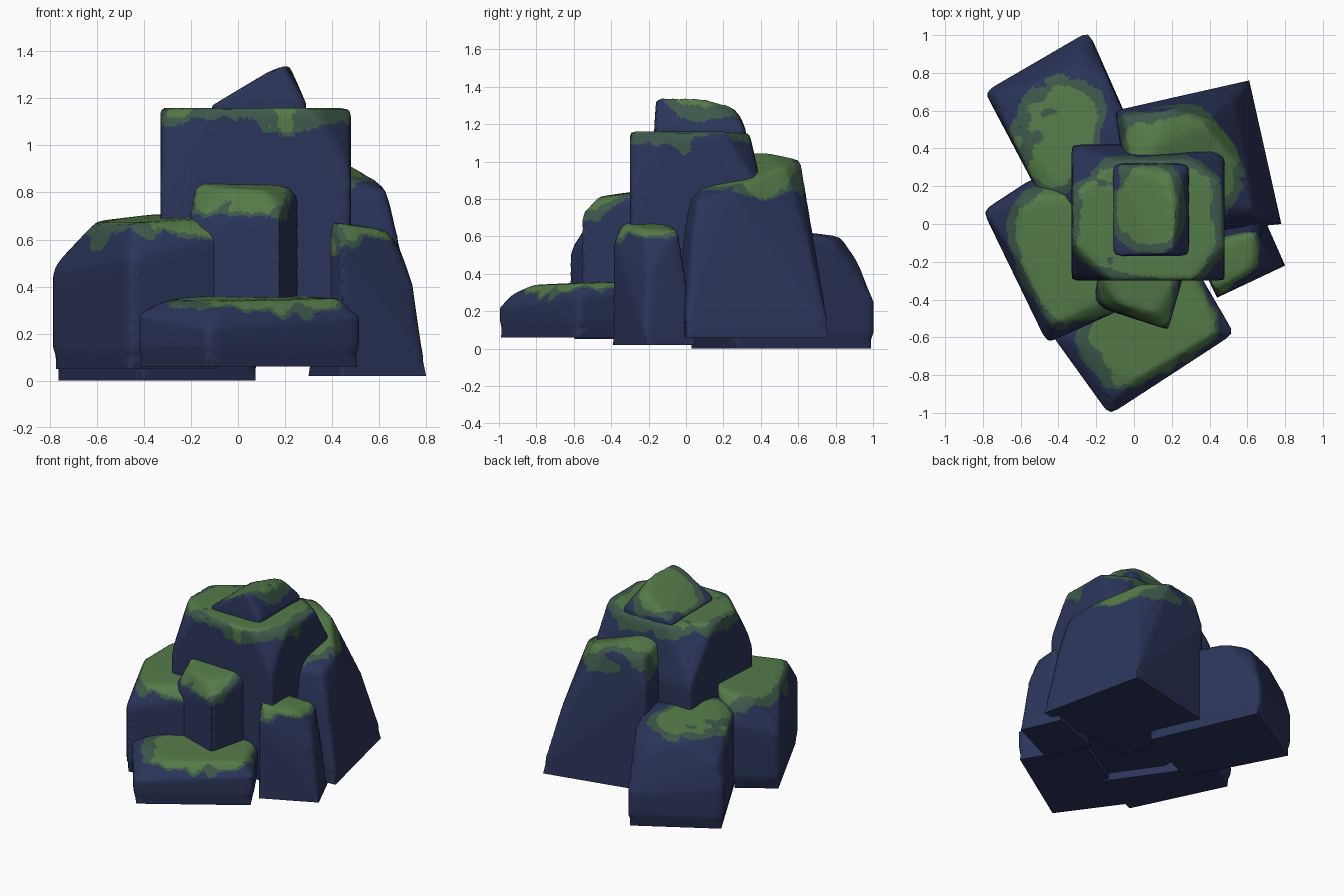
import bpy, bmesh, math
from mathutils import Vector, noise

if "Cube" in bpy.data.objects:
    bpy.data.objects.remove(bpy.data.objects["Cube"])


def material(name, rgb):
    m = bpy.data.materials.new(name)
    m.diffuse_color = (*rgb, 1)
    m.use_nodes = True
    m.node_tree.nodes["Principled BSDF"].inputs["Base Color"].default_value = m.diffuse_color
    return m


MATS = [material("navy_stone", (0.025, 0.036, 0.104)),
        material("thin_moss", (0.048, 0.100, 0.070)),
        material("thick_moss", (0.088, 0.198, 0.066))]


def refine(bm, length, passes):
    """Split every edge longer than length, keeping triangles."""
    for _ in range(passes):
        long_edges = [e for e in bm.edges if e.calc_length() > length]
        if not long_edges:
            break
        bmesh.ops.subdivide_edges(bm, edges=long_edges, cuts=1)
        bmesh.ops.triangulate(bm, faces=[f for f in bm.faces if len(f.verts) > 3])


def rock(name, corners, z0, tops, crown, moss, undercut=0.0):
    """Convex boulder: four corner columns from z0 up to tops, plus crown points.
    moss = (cx, cy, rx, ry, degrees, lowest z): rounded patch of growth on top."""
    mx = sum(c[0] for c in corners) / 4
    my = sum(c[1] for c in corners) / 4
    k = 1 - undercut
    pts = [(mx + (x - mx) * k, my + (y - my) * k, z0) for x, y in corners]
    if undercut:
        pts += [(x, y, z0 + 0.09) for x, y in corners]
    pts += [(x, y, z) for (x, y), z in zip(corners, tops)]
    pts += crown
    bm = bmesh.new()
    for p in pts:
        bm.verts.new(p)
    hull = bmesh.ops.convex_hull(bm, input=bm.verts[:])
    spare = {g for g in hull["geom_interior"] + hull["geom_unused"]
             if isinstance(g, bmesh.types.BMVert)}
    bmesh.ops.delete(bm, geom=list(spare), context='VERTS')

    # soften the worn edges above the flat base
    refine(bm, 0.06, 7)
    for _ in range(2):
        bmesh.ops.smooth_vert(bm, verts=[v for v in bm.verts if v.co.z > z0 + 0.03],
                              factor=0.4, use_axis_x=True, use_axis_y=True, use_axis_z=True)
    refine(bm, 0.026, 5)
    bmesh.ops.recalc_face_normals(bm, faces=bm.faces[:])
    bm.normal_update()

    # moss on upward faces inside a ragged rounded patch, with a few drips
    cx, cy, rx, ry, deg, zmin = moss
    ca, sa = math.cos(math.radians(deg)), math.sin(math.radians(deg))
    for f in bm.faces:
        c = f.calc_center_median()
        dx, dy = c.x - cx, c.y - cy
        u, v = (dx * ca + dy * sa) / rx, (dy * ca - dx * sa) / ry
        n = noise.noise(c * 5) * 0.7 + noise.noise(c * 14) * 0.3
        d = (abs(u) ** 3 + abs(v) ** 3) ** (1 / 3) + 0.2 * n
        low = zmin + 0.13 * n
        if d < 1.06 and c.z > low and f.normal.z > -0.1:
            f.material_index = 2 if d < 0.88 and c.z > low + 0.02 else 1
    mesh = bpy.data.meshes.new(name)
    bm.to_mesh(mesh)
    bm.free()
    for m in MATS:
        mesh.materials.append(m)
    ob = bpy.data.objects.new(name, mesh)
    bpy.context.collection.objects.link(ob)
    bpy.ops.object.select_all(action='DESELECT')
    ob.select_set(True)
    bpy.context.view_layer.objects.active = ob
    bpy.ops.object.shade_smooth_by_angle(angle=math.radians(60))


# tall middle boulder
rock("central_boulder",
     [(-.33, -.30), (.48, -.30), (.48, .42), (-.33, .42)], 0.10, [.84, .88, .80, .80],
     [(-.33, -.10, 1.16), (-.33, .15, 1.16), (-.12, -.30, 1.16), (.32, -.30, 1.16),
      (.48, -.12, 1.16), (.48, .20, 1.16), (.30, .34, 1.15), (-.10, .34, 1.15)],
     (.07, .02, .41, .34, 0, 1.09))

# wedge shaped cap stone
rock("cap_stone",
     [(-.11, -.17), (.29, -.17), (.29, .32), (-.11, .32)], 1.10, [1.17, 1.18, 1.17, 1.17],
     [(.14, -.16, 1.32), (.20, -.16, 1.34), (.22, .08, 1.34), (.19, .24, 1.30), (.10, .28, 1.27)],
     (.07, .10, .18, .24, 0, 1.15))

# upright stone leaning on the front
rock("front_upright_stone",
     [(-.22, -.43), (.18, -.56), (.26, -.28), (-.16, -.15)], 0.10, [.64, .72, .80, .80],
     [(-.18, -.28, .84), (-.08, -.42, .82), (.12, -.48, .81), (.22, -.30, .83), (-.10, -.18, .85)],
     (-.02, -.37, .25, .18, -15, .73))

# big left boulder
rock("left_boulder",
     [(-.80, .07), (-.46, -.63), (-.06, -.45), (-.54, .24)], 0.05, [.45, .52, .62, .52],
     [(-.77, .04, .50), (-.60, .13, .68), (-.61, -.20, .67), (-.44, -.54, .67),
      (-.14, -.40, .69), (-.35, .15, .71)],
     (-.35, -.20, .24, .41, 26, .60), undercut=0.08)

# low ledge in front
rock("front_ledge",
     [(-.13, -1.01), (.53, -.58), (.28, -.15), (-.44, -.58)], 0.06, [.22, .27, .33, .28],
     [(-.11, -.94, .29), (.00, -.83, .34), (.44, -.57, .35), (.28, -.25, .36),
      (-.20, -.40, .36), (-.32, -.62, .34)],
     (.15, -.60, .40, .34, 31, .28), undercut=0.05)

# rear left boulder
rock("rear_left_boulder",
     [(-.24, 1.02), (-.79, .70), (-.42, .00), (.10, .25)], 0.0, [.22, .30, .60, .60],
     [(-.27, .93, .45), (-.74, .69, .46), (-.14, .78, .59), (-.30, .83, .60), (-.58, .72, .60),
      (-.67, .50, .58), (-.40, .20, .65), (-.10, .50, .64)],
     (-.41, .48, .22, .29, -20, .57), undercut=0.06)

# broad sloping rear right boulder
rock("rear_right_boulder",
     [(.78, .00), (.61, .76), (-.10, .60), (.00, -.08)], 0.06, [.12, .12, .80, .80],
     [(.53, .67, .52), (.64, .06, .80), (.61, .24, .84), (.37, .53, .98), (.20, .61, 1.01),
      (-.06, .57, 1.00), (.00, .20, 1.05), (.12, .42, 1.05), (.69, .03, .58)],
     (.22, .32, .36, .28, 0, .83))

# small right buttress
rock("right_buttress",
     [(.80, -.22), (.68, .05), (.30, -.10), (.44, -.39)], 0.02, [.08, .08, .62, .58],
     [(.76, -.21, .36), (.71, -.18, .52), (.42, -.35, .67), (.63, -.24, .64),
      (.65, -.04, .63), (.34, -.12, .69)],
     (.52, -.18, .17, .20, 20, .58))
